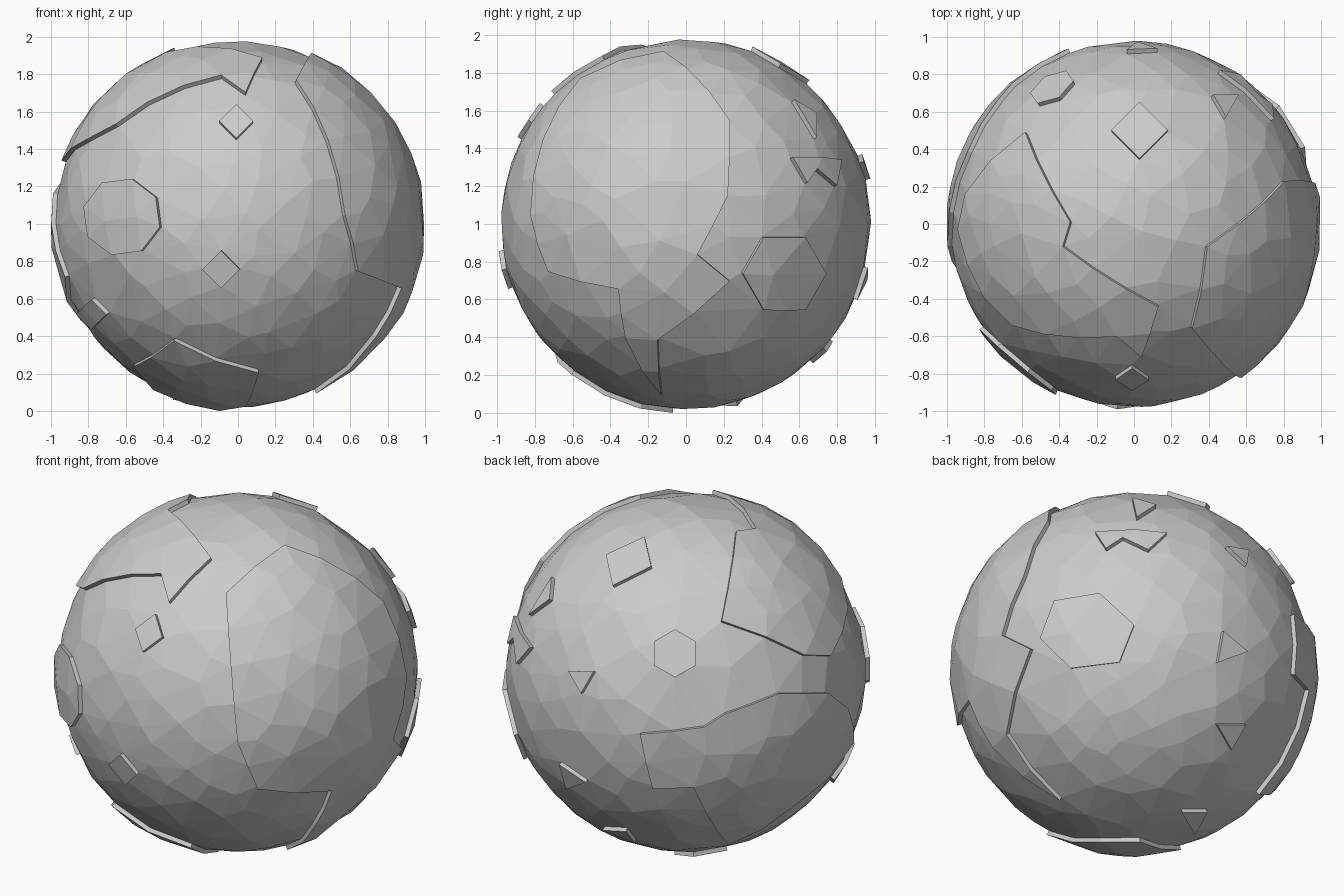
import bpy, bmesh, random
from math import sin, cos, radians, sqrt, pi, atan2
from mathutils import Vector

if "Cube" in bpy.data.objects:
    bpy.data.objects.remove(bpy.data.objects["Cube"])

random.seed(4)
SEA, LAND = 0.98, 1.005


def view(az, el):
    """Returns a function turning points seen from one side into directions on the globe."""
    a, e = radians(az), radians(el)
    right, out = Vector((cos(a), sin(a), 0)), Vector((sin(a), -cos(a), 0))

    def place(*pts):
        res = []
        for r, u in pts:
            w = sqrt(max(0, 1 - r * r - u * u))
            p = right * r + out * (w * cos(e) - u * sin(e))
            p.z = u * cos(e) + w * sin(e)
            res.append(p.normalized())
        return res
    return place


front, side, top, under = view(0, 0), view(90, 0), view(0, 90), view(0, -90)
back_left, back_right = view(215, 24), view(140, -30)


def isle(place, r, u, size, sides=3, turn=30):
    """A small regular island outline seen from one side."""
    ang = [radians(turn) + 2 * pi * k / sides for k in range(sides)]
    return place(*[(r + size * cos(a), u + size * sin(a)) for a in ang])


# continents: main coast corners
coasts = {
    "east_continent":
        front((.31, .77), (.48, .45), (.57, .05), (.64, -.25), (.87, -.34)) +
        side((-.32, -.6), (-.13, -.9), (-.15, -.61), (.23, -.3), (.06, -.16), (.22, .15), (.23, .55)) +
        top((.39, -.12)),
    "north_continent":
        top((.13, -.44), (-.38, -.12), (-.34, .01), (-.58, .49), (-.9, .16), (-.94, -.03),
            (-.8, -.39), (-.65, -.54), (-.09, -.6), (.04, -.71)),
    "west_continent":
        back_left((-.25, -.32), (.1, -.28), (.21, -.21), (.5, -.1), (.77, -.1), (.88, -.19),
                  (.91, -.38), (.57, -.73), (.23, -.93), (.04, -.61), (-.18, -.62)),
    "south_continent":
        front((-.56, -.76), (-.34, -.62), (.11, -.79)) + under((.04, .24), (-.1, .07), (-.45, .14)),
}

# islands: regular outlines
coasts.update(
    front_island=isle(front, -.62, .04, .21, 8),
    east_island=isle(side, .52, -.26, .22, 6, 0),
    upper_front_islet=isle(front, -.01, .55, .09, 4, 0),
    lower_front_islet=isle(front, -.09, -.24, .1, 4, 0),
    low_left_islet=isle(front, -.78, -.48, .08, 4, 0),
    top_islet=isle(top, .03, .5, .15, 4, 0),
    upper_right_islet=isle(top, .49, .65, .08),
    back_left_islet=isle(back_left, -.06, .12, .13, 6),
    back_islet=isle(back_left, -.57, -.02, .08),
    right_islet=isle(side, .64, .31, .09),
    crooked_islet=isle(side, .77, .28, .08, 3, 50),
    back_right_islet=isle(back_right, .52, .13, .1, 3, 110),
    low_back_islet=isle(back_right, .53, -.33, .09),
    bottom_islet=isle(back_right, .33, -.8, .08),
)


def split_long(loop):
    """Adds midpoints to long coast stretches."""
    out = []
    for p, q in zip(loop, loop[1:] + loop[:1]):
        out.append(p)
        n = int((p - q).length / .27) + 1
        out += [p.lerp(q, k / n).normalized() for k in range(1, n)]
    return out


def inside(p, loop):
    """Winding of the coast around direction p."""
    if p.dot(sum(loop, Vector((0, 0, 0)))) < 0:
        return False
    a = p.orthogonal().normalized()
    b = p.cross(a)
    ang = [atan2(q.dot(b), q.dot(a)) for q in loop]
    total = sum((t - s + pi) % (2 * pi) - pi for s, t in zip(ang, ang[1:] + ang[:1]))
    return abs(total) > pi


coasts = {n: split_long(l) for n, l in coasts.items()}

# globe points: coast corners plus scattered points kept clear of the coast lines
points = [p for l in coasts.values() for p in l]
discs = [((p + q) / 2, (p - q).length / 2) for l in coasts.values() for p, q in zip(l, l[1:] + l[:1])]
N = 400
for i in range(N):
    z = 1 - (2 * i + 1) / N
    s, a = sqrt(1 - z * z), i * pi * (3 - sqrt(5))
    p = Vector((s * cos(a), s * sin(a), z))
    p = (p + Vector([random.uniform(-.05, .05) for _ in range(3)])).normalized()
    if all((p - c).length > r * 1.02 for c, r in discs) and all((p - q).length > .1 for q in points):
        points.append(p)

hull = bmesh.new()
for p in points:
    hull.verts.new(p)
bmesh.ops.convex_hull(hull, input=hull.verts[:])
bmesh.ops.triangulate(hull, faces=hull.faces[:])
bmesh.ops.recalc_face_normals(hull, faces=hull.faces[:])
hull.verts.index_update()
dirs = [v.co.normalized() for v in hull.verts]
tris = [[v.index for v in f.verts] for f in hull.faces]
hull.free()


def add_object(name, verts, faces):
    me = bpy.data.meshes.new(name)
    me.from_pydata(verts, [], faces)
    ob = bpy.data.objects.new(name, me)
    bpy.context.collection.objects.link(ob)
    return ob


# sea
add_object("sea_globe", [d * SEA for d in dirs], tris)

# raised land plates with side walls
for name, loop in coasts.items():
    plate = [t for t in tris if inside(sum((dirs[i] for i in t), Vector((0, 0, 0))).normalized(), loop)]
    if not plate:
        continue
    ids = sorted({i for t in plate for i in t})
    new = {i: k for k, i in enumerate(ids)}
    n = len(ids)
    edges = {(t[k], t[(k + 1) % 3]) for t in plate for k in range(3)}
    faces = [[new[i] for i in t] for t in plate]
    faces += [[new[b], new[a], new[a] + n, new[b] + n] for a, b in edges if (b, a) not in edges]
    add_object(name, [dirs[i] * LAND for i in ids] + [dirs[i] * (SEA - .005) for i in ids], faces)

# rest the globe on the ground
low = min(v.co.z for o in bpy.data.objects if o.type == 'MESH' for v in o.data.vertices)
for o in bpy.data.objects:
    o.location.z = -low
